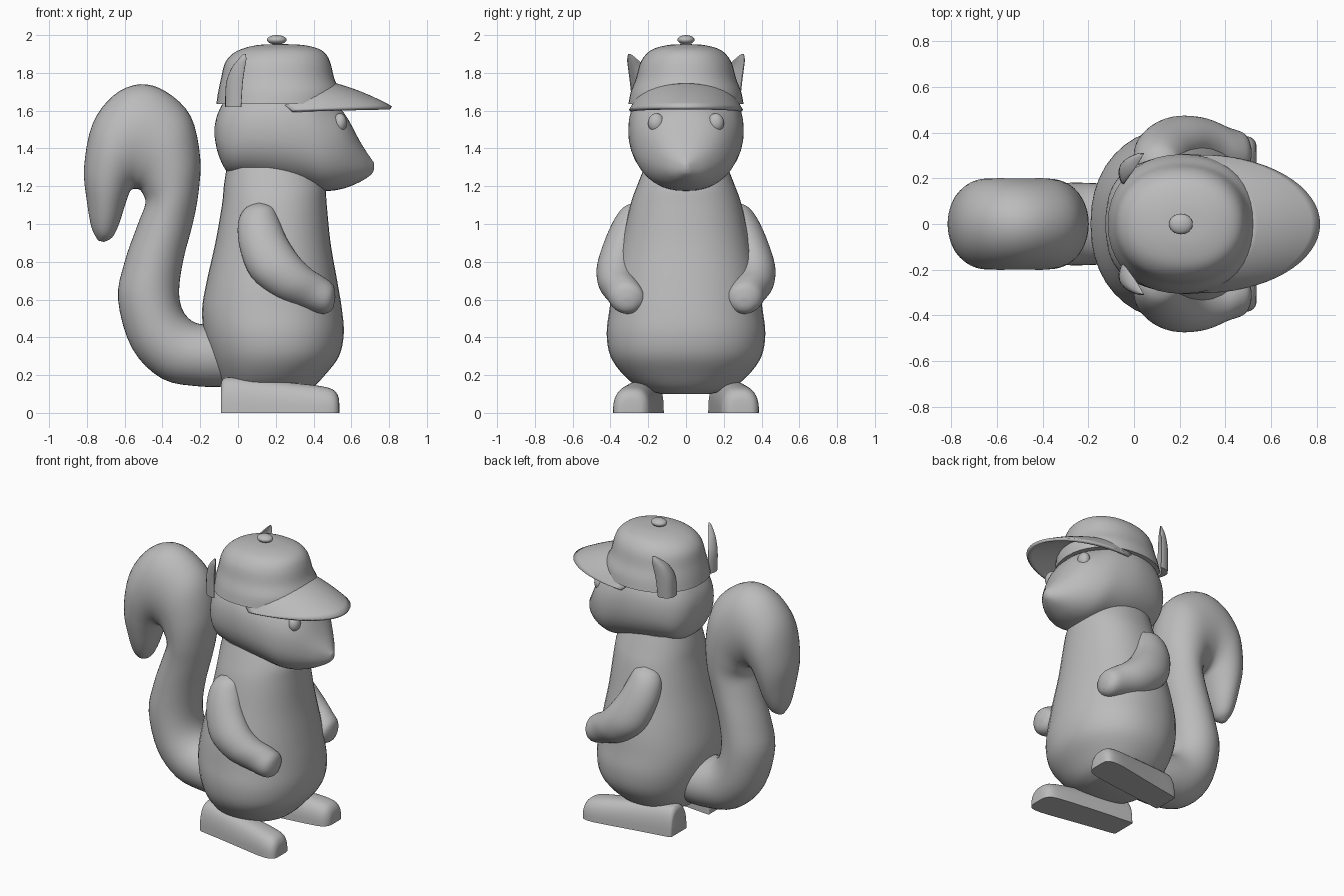
import bpy, bmesh, math
from mathutils import Vector

if "Cube" in bpy.data.objects:
    bpy.data.objects.remove(bpy.data.objects["Cube"], do_unlink=True)

grey = bpy.data.materials.new("plain_grey")
grey.use_nodes = True
grey.diffuse_color = (0.5, 0.5, 0.5, 1)
grey.node_tree.nodes["Principled BSDF"].inputs["Base Color"].default_value = (0.5, 0.5, 0.5, 1)


def finish(name, bm, angle=50):
    bmesh.ops.recalc_face_normals(bm, faces=bm.faces)
    mesh = bpy.data.meshes.new(name)
    bm.to_mesh(mesh)
    bm.free()
    mesh.materials.append(grey)
    obj = bpy.data.objects.new(name, mesh)
    bpy.context.collection.objects.link(obj)
    bpy.ops.object.select_all(action='DESELECT')
    obj.select_set(True)
    bpy.context.view_layer.objects.active = obj
    bpy.ops.object.shade_smooth_by_angle(angle=math.radians(angle))
    return obj


def skin(name, rings, closed=True):
    """Bridge rings of points; closed rings also get end faces."""
    bm = bmesh.new()
    loops = [[bm.verts.new(p) for p in ring] for ring in rings]
    count = len(loops[0])
    for a, b in zip(loops, loops[1:]):
        for i in range(count if closed else count - 1):
            j = (i + 1) % count
            bm.faces.new((a[i], a[j], b[j], b[i]))
    if closed:
        bm.faces.new(loops[0])
        bm.faces.new(loops[-1])
    return finish(name, bm)


def smooth_stations(stations, steps):
    """Catmull-Rom interpolation through the stations."""
    pts = [stations[0]] + list(stations) + [stations[-1]]
    out = []
    for a, b, c, d in zip(pts, pts[1:], pts[2:], pts[3:]):
        for k in range(steps):
            t = k / steps
            out.append([0.5 * (2*q + (r - p)*t + (2*p - 5*q + 4*r - s)*t*t
                               + (3*q - p - 3*r + s)*t**3)
                        for p, q, r, s in zip(a, b, c, d)])
    return out + [list(stations[-1])]


def loft(name, stations, power=2.0, steps=4, side=1, sides=40):
    """Station: two opposite edge points (x, z), half depth and y centre."""
    def bend(v):
        return math.copysign(abs(v) ** (2 / power), v)
    rings = []
    for x1, z1, x2, z2, depth, yc in smooth_stations(stations, steps):
        ring = []
        for i in range(sides):
            t = math.tau * i / sides
            c, s = bend(math.cos(t)), bend(math.sin(t))
            ring.append(((x1 + x2)/2 + (x1 - x2)/2*c, side*(yc + depth*s),
                         max(0, (z1 + z2)/2 + (z1 - z2)/2*c)))
        rings.append(ring)
    return skin(name, rings)


def ball(name, centre, size):
    bm = bmesh.new()
    bmesh.ops.create_uvsphere(bm, u_segments=24, v_segments=14, radius=1)
    bmesh.ops.scale(bm, vec=size, verts=bm.verts)
    bmesh.ops.translate(bm, vec=centre, verts=bm.verts)
    return finish(name, bm)


# Pear-shaped body: height, back, front, half depth
body = [(.10, .0, .32, .13), (.13, -.07, .39, .24), (.2, -.11, .46, .33),
        (.3, -.15, .535, .40), (.42, -.18, .56, .42), (.55, -.19, .55, .405),
        (.7, -.165, .525, .385), (.9, -.12, .49, .34), (1.1, -.085, .47, .295),
        (1.2, -.075, .46, .26), (1.3, -.06, .42, .22)]
loft("body", [(a, z, b, z, h, 0) for z, a, b, h in body], 2.2)

# Head with a pointed snout: length, underside, top, half depth
head = [(-.125, 1.47, 1.51, .03), (-.105, 1.37, 1.59, .14), (-.05, 1.27, 1.68, .22),
        (.05, 1.245, 1.75, .275), (.2, 1.22, 1.78, .305), (.35, 1.195, 1.74, .295),
        (.46, 1.175, 1.67, .265), (.56, 1.188, 1.59, .205), (.65, 1.225, 1.43, .115),
        (.705, 1.262, 1.345, .04), (.72, 1.29, 1.325, .015)]
loft("head", [(x, a, x, b, h, 0) for x, a, b, h in head], 2.25)

# Cap crown
crown = [(1.635, -.115, .54, .305), (1.7, -.105, .54, .292), (1.77, -.09, .51, .265),
         (1.85, -.07, .49, .243), (1.9, -.03, .465, .21), (1.93, .03, .42, .165),
         (1.948, .11, .34, .09), (1.952, .2, .25, .02)]
loft("cap_crown", [(a, z, b, z, h, 0) for z, a, b, h in crown], 2.15)
ball("cap_button", (.205, 0, 1.975), (.052, .045, .025))

# Arched cap brim
rows = []
for k in range(9):
    u = k / 8
    row = []
    for i in range(33):
        t = math.pi * (i / 32 - 0.5)
        c, s = math.cos(t), math.sin(t)
        inner = Vector((.25 + .25*c, .27*s, 1.625 + .115*c))
        outer = Vector((.29 + .52*c, .295*s, 1.598 + .017*c))
        p = inner.lerp(outer, u)
        p.z += .045 * c * u * (1 - u)
        row.append(p)
    rows.append(row)
brim = skin("cap_brim", rows, closed=False)
thick = brim.modifiers.new("thickness", 'SOLIDIFY')
thick.thickness = 0.02
thick.offset = 0

# Curled tail
tail = [(-.05, .14, -.05, .47, .17), (-.2, .14, -.2, .47, .18), (-.4, .18, -.27, .51, .18),
        (-.56, .34, -.305, .58, .18), (-.635, .6, -.31, .68, .18), (-.6, .8, -.285, .83, .175),
        (-.53, 1.0, -.24, 1.0, .175), (-.49, 1.11, -.21, 1.16, .185),
        (-.51, 1.17, -.2, 1.35, .195), (-.53, 1.185, -.25, 1.57, .2),
        (-.545, 1.185, -.38, 1.7, .2), (-.555, 1.185, -.52, 1.74, .2),
        (-.565, 1.18, -.66, 1.68, .2), (-.575, 1.165, -.77, 1.53, .195),
        (-.595, 1.11, -.815, 1.3, .17), (-.63, 1.0, -.8, 1.12, .125),
        (-.665, .93, -.775, .98, .075), (-.71, .905, -.74, .912, .02)]
loft("tail", [s + (0,) for s in tail])

# Bent arms and flat-soled feet
arm = [(.1, 1.112, .13, 1.112, .02, .26), (.035, 1.08, .185, 1.09, .07, .265),
       (.0, 1.0, .215, 1.03, .1, .285), (.01, .87, .255, .93, .105, .33),
       (.07, .72, .32, .83, .11, .362), (.2, .61, .39, .76, .11, .355),
       (.34, .555, .46, .715, .1, .325), (.44, .525, .505, .675, .09, .31),
       (.485, .535, .515, .62, .05, .31), (.505, .56, .512, .59, .015, .31)]
foot = [(-.09, .15, .08, .205), (-.082, .175, .087, .205), (-.05, .188, .09, .21),
        (.1, .178, .095, .23), (.3, .158, .102, .26), (.43, .143, .104, .28),
        (.5, .125, .095, .288), (.53, .09, .07, .292), (.537, .04, .04, .293)]
for label, side in (("left", 1), ("right", -1)):
    loft(label + "_arm", arm, side=side)
    loft(label + "_foot", [(x, -z, x, z, h, y) for x, z, h, y in foot], 2.6, side=side)
    ball(label + "_eye", (.54, .157 * side, 1.535), (.036, .044, .051))

    # Cupped pointed ear: centre, half width, half thickness
    ear = [(-.03, .235, 1.62, .065, .02), (-.025, .245, 1.74, .068, .02),
           (-.005, .265, 1.82, .055, .017), (.02, .287, 1.87, .032, .012),
           (.035, .3, 1.9, .007, .005)]
    rings = []
    for x, y, z, w, h in smooth_stations(ear, 4):
        ring = []
        for i in range(24):
            c, s = math.cos(math.tau * i / 24), math.sin(math.tau * i / 24)
            n = h * s + w * 0.5 * (c * c - 0.5)
            ring.append((x + .5*w*c + .85*n, side * (y + .85*w*c - .5*n), z))
        rings.append(ring)
    skin(label + "_ear", rings)
